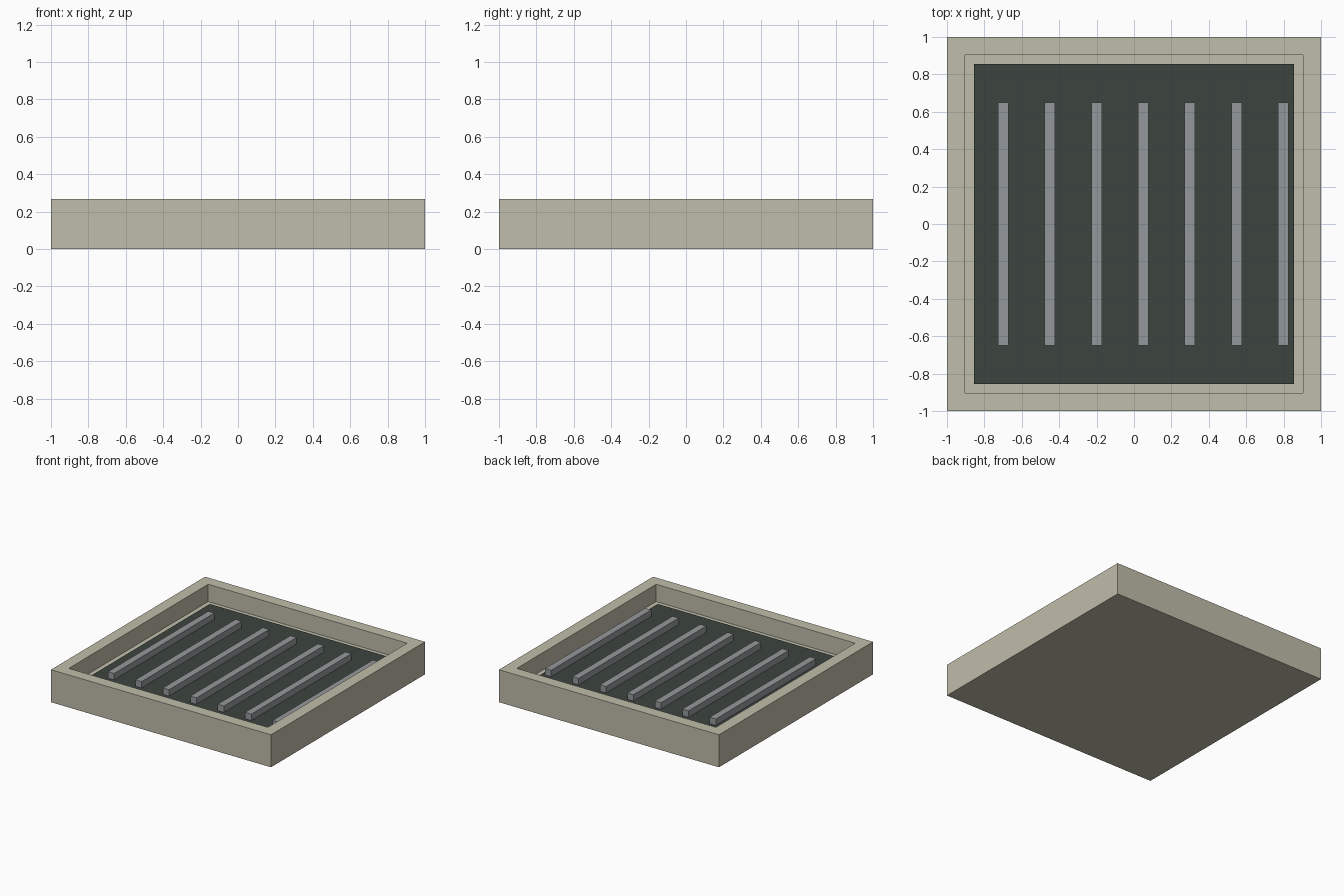
import bpy
import bmesh

default = bpy.data.objects.get("Cube")
if default:
    bpy.data.objects.remove(default, do_unlink=True)


def material(name, colour):
    mat = bpy.data.materials.new(name)
    mat.use_nodes = True
    mat.diffuse_color = (*colour, 1)
    mat.node_tree.nodes["Principled BSDF"].inputs["Base Color"].default_value = (*colour, 1)
    return mat


def finish(bm, name, mat):
    mesh = bpy.data.meshes.new(name)
    bm.to_mesh(mesh)
    bm.free()
    mesh.materials.append(mat)
    obj = bpy.data.objects.new(name, mesh)
    bpy.context.collection.objects.link(obj)
    return obj


def box_mesh(x, y, width, depth, bottom, top):
    bm = bmesh.new()
    bmesh.ops.create_cube(bm, size=1)
    bmesh.ops.scale(bm, vec=(width, depth, top - bottom), verts=bm.verts)
    bmesh.ops.translate(bm, vec=(x, y, (bottom + top) / 2), verts=bm.verts)
    return bm


beige = material("warm beige", (0.53, 0.51, 0.40))
dark_green = material("dark green grey", (0.045, 0.060, 0.051))
steel = material("steel grey", (0.30, 0.315, 0.325))

HEIGHT = 0.267
FLOOR = 0.125
PANEL_TOP = 0.137

# Tray: a block whose top is inset for the rim, then sunk to the floor
bm = box_mesh(0, 0, 2, 2, 0, HEIGHT)
top = max(bm.faces, key=lambda f: f.calc_center_median().z)
bmesh.ops.inset_region(bm, faces=[top], thickness=0.135)
sunk = bmesh.ops.extrude_discrete_faces(bm, faces=[top])["faces"][0]
bmesh.ops.translate(bm, vec=(0, 0, FLOOR - HEIGHT), verts=sunk.verts)
bmesh.ops.recalc_face_normals(bm, faces=bm.faces)
finish(bm, "tray", beige)

# Dark panel lying in the recess with a narrow gap round it
finish(box_mesh(0, 0, 1.71, 1.71, FLOOR, PANEL_TOP), "recess_panel", dark_green)

# Seven parallel bars
for i in range(7):
    x = -0.699 + 0.2495 * i
    finish(box_mesh(x, 0, 0.056, 1.3, PANEL_TOP, 0.19), f"bar_{i + 1}", steel)
